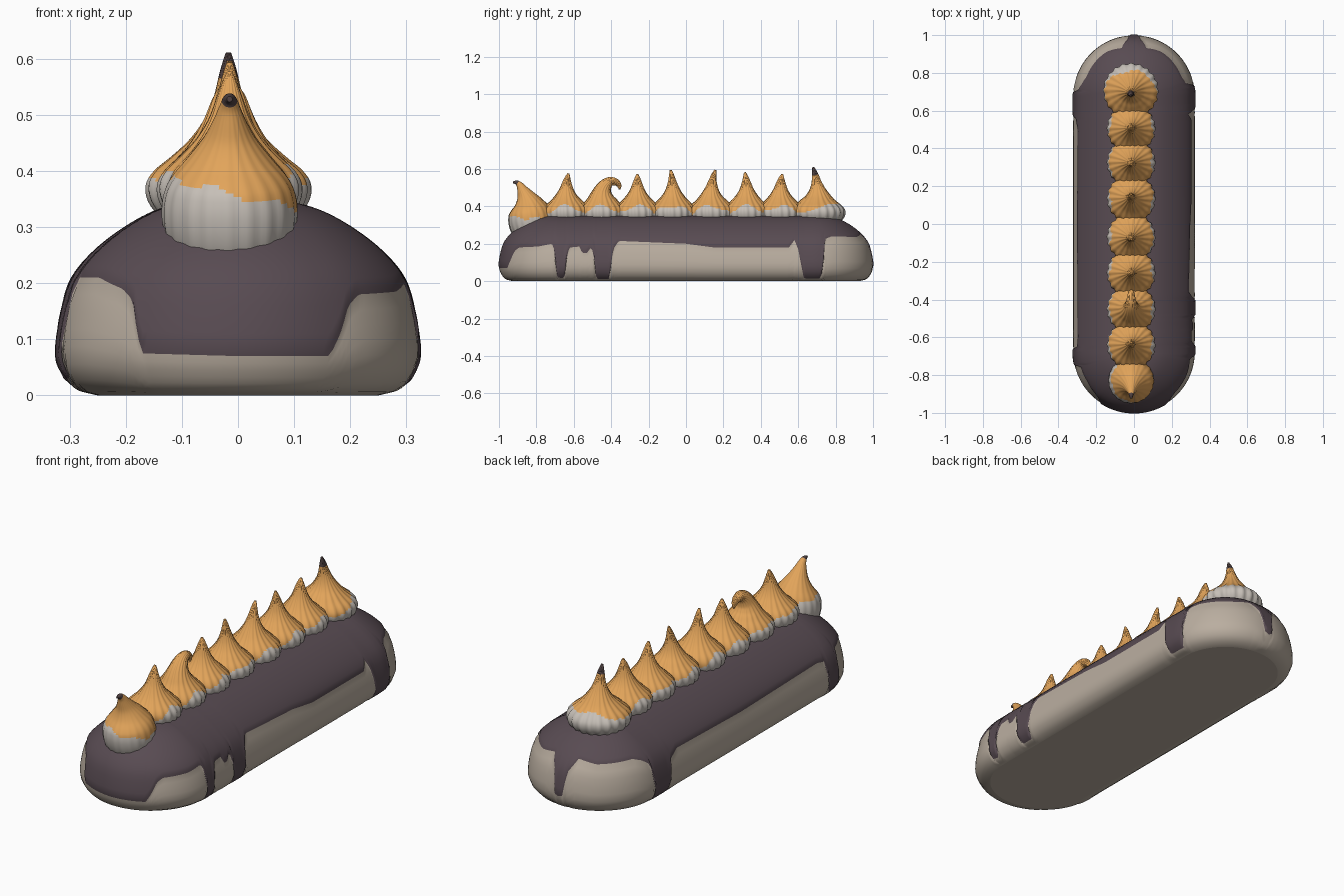
import bpy, bmesh, math
from mathutils import Vector

if "Cube" in bpy.data.objects:
    bpy.data.objects.remove(bpy.data.objects["Cube"])


def material(name, rgb):
    lin = [((c / 255 + 0.055) / 1.055) ** 2.4 for c in rgb]
    m = bpy.data.materials.new(name)
    m.diffuse_color = (*lin, 1)
    m.use_nodes = True
    m.node_tree.nodes["Principled BSDF"].inputs["Base Color"].default_value = m.diffuse_color
    return m


PASTRY = material("pastry", (186, 174, 160))
GLAZE = material("dark glaze", (88, 75, 82))
CREAM = material("meringue cream", (198, 191, 183))
TOAST = material("toasted meringue", (226, 164, 90))
CHAR = material("charred tip", (80, 66, 66))


def interp(pts, x):
    """Piecewise linear lookup in a list of (x, y)."""
    if x <= pts[0][0]:
        return pts[0][1]
    for (x0, y0), (x1, y1) in zip(pts, pts[1:]):
        if x <= x1:
            return y0 + (y1 - y0) * (x - x0) / (x1 - x0)
    return pts[-1][1]


def smooth_path(pts, n):
    """Catmull-Rom curve through the points, n samples per span."""
    p = [Vector(q) for q in pts]
    p = [2 * p[0] - p[1]] + p + [2 * p[-1] - p[-2]]
    out = []
    for i in range(1, len(p) - 2):
        a, b, c, d = p[i - 1:i + 3]
        for k in range(n):
            t = k / n
            out.append(0.5 * (2 * b + (c - a) * t + (2 * a - 5 * b + 4 * c - d) * t * t
                              + (3 * b - a - 3 * c + d) * t ** 3))
    return out + [p[-2]]


def finish(bm, name, mats):
    bmesh.ops.recalc_face_normals(bm, faces=bm.faces)
    me = bpy.data.meshes.new(name)
    bm.to_mesh(me)
    bm.free()
    for m in mats:
        me.materials.append(m)
    ob = bpy.data.objects.new(name, me)
    bpy.context.collection.objects.link(ob)
    return ob


# --- pastry body with glaze: stadium plan, domed cross-section ---
SPINE, R = 0.677, 0.32
profile = smooth_path([(0.25, 0, 0), (0.29, 0.012, 0), (0.314, 0.045, 0), (0.322, 0.08, 0),
                       (0.312, 0.15, 0), (0.293, 0.21, 0), (0.25, 0.262, 0), (0.19, 0.307, 0),
                       (0.13, 0.336, 0), (0.06, 0.35, 0), (0, 0.353, 0)], 6)
arc = [0.0]
for a, b in zip(profile, profile[1:]):
    arc.append(arc[-1] + (b - a).length)
r_at = [(s, p.x) for s, p in zip(arc, profile)]
z_at = [(s, p.y) for s, p in zip(arc, profile)]
arc_at_z = [(p.y, s) for s, p in zip(arc, profile)]

# lower edge of the glaze: (distance along the flank, height)
back = [(0.75, 0.225), (0.8, 0.24), (1.0, 0.235), (1.1, 0.25), (1.145, 0.19), (1.158, 0.08), (1.183, 0.07)]
right_edge = [(-1.183, 0.07), (-1.01, 0.07), (-0.985, 0.11), (-0.96, 0.16), (-0.93, 0.18),
              (-0.8, 0.185), (-0.72, 0.2), (-0.705, 0.17), (-0.69, 0.02), (-0.65, 0.015),
              (-0.635, 0.15), (-0.62, 0.18), (-0.57, 0.185), (-0.555, 0.15), (-0.525, 0.15),
              (-0.515, 0.18), (-0.495, 0.16), (-0.48, 0.012), (-0.41, 0.012), (-0.39, 0.17),
              (-0.36, 0.215), (0, 0.2), (0.15, 0.18), (0.55, 0.18), (0.58, 0.22), (0.6, 0.17),
              (0.63, 0.015), (0.725, 0.015)] + back
left_edge = [(-1.183, 0.07), (-1.0, 0.075), (-0.97, 0.17), (-0.94, 0.19), (-0.86, 0.21),
             (-0.76, 0.21), (-0.74, 0.03), (-0.67, 0.03), (-0.65, 0.19), (-0.6, 0.2), (0, 0.19),
             (0.5, 0.2), (0.56, 0.17), (0.59, 0.015), (0.69, 0.015), (0.71, 0.2)] + back

END = SPINE + R * math.pi / 2
N = 240
LOW, HIGH = 8, 16
columns = []
for side, edge in ((1, right_edge), (-1, left_edge)):
    keys = [-END + 2 * END * i / N for i in range(N)]
    for key in keys if side > 0 else [-k for k in keys]:
        ang = max(0, abs(key) - SPINE) / R
        sgn = 1 if key > 0 else -1
        nx, ny = side * math.cos(ang), sgn * math.sin(ang)
        cy = max(-SPINE, min(SPINE, key))
        s_edge = interp(arc_at_z, interp(edge, key))
        col = []
        for j in range(LOW + HIGH + 1):
            if j <= LOW:
                s, bulge = s_edge * j / LOW, 0
            else:
                f = (j - LOW) / HIGH
                s = s_edge + (arc[-1] - s_edge) * f ** 1.2
                bulge = 0.005 * (1 - f)
            r = interp(r_at, s) + bulge
            col.append((nx * r, cy + ny * r, interp(z_at, s)))
        columns.append(col)

bm = bmesh.new()
grid = [[bm.verts.new(p) for p in c] for c in columns]
for i, a in enumerate(grid):
    b = grid[(i + 1) % len(grid)]
    for j in range(LOW + HIGH):
        f = bm.faces.new((a[j], b[j], b[j + 1], a[j + 1]))
        f.smooth = True
        f.material_index = 1 if j >= LOW else 0
base = bm.faces.new([c[0] for c in grid])
for e in base.edges:
    e.smooth = False
bmesh.ops.remove_doubles(bm, verts=bm.verts, dist=0.0004)
finish(bm, "glazed_pastry_body", [PASTRY, GLAZE])


# --- piped meringue kisses: ridged rings swept along a leaning path ---
def kiss(name, cx, path, ridge, toast_height, charred=False):
    pts = smooth_path(path, 4)
    segs, ridges = 100, 20
    bm = bmesh.new()
    rings = []
    for i, p in enumerate(pts):
        t = (pts[min(i + 1, len(pts) - 1)] - pts[max(i - 1, 0)])
        l = math.hypot(t.x, t.y)
        ty, tz = t.x / l, t.y / l
        ring = []
        for k in range(segs):
            a = 2 * math.pi * k / segs
            r = max(p.z, 0.003) * (1 + ridge * math.cos(ridges * a + i * 0.06))
            ring.append(bm.verts.new((cx + r * math.cos(a), p.x + r * math.sin(a) * tz,
                                      p.y - r * math.sin(a) * ty)))
        rings.append(ring)
    for i, (lo, hi) in enumerate(zip(rings, rings[1:])):
        for k in range(segs):
            n = (k + 1) % segs
            f = bm.faces.new((lo[k], lo[n], hi[n], hi[k]))
            f.smooth = True
            a = 2 * math.pi * (k + 0.5) / segs
            f.material_index = int(f.calc_center_median().z > toast_height(a))
            if charred and i >= len(pts) - 6:
                f.material_index = 2
    bm.faces.new(rings[0])
    top = bm.faces.new(rings[-1])
    top.material_index = 2 if charred else 1
    finish(bm, name, [CREAM, TOAST, CHAR])


def upright(y, lean, h, s=1.0):
    return [(y, 0.31, 0.10 * s), (y, 0.345, 0.122 * s), (y, 0.375, 0.126 * s), (y, 0.4, 0.114 * s),
            (y, 0.425, 0.088 * s), (y, 0.455, 0.06 * s), (y + 0.1 * lean, 0.49, 0.038 * s),
            (y + 0.3 * lean, 0.53, 0.023 * s), (y + 0.65 * lean, 0.56 + (h - 0.58) * 0.6, 0.013 * s),
            (y + lean, h, 0.005)]


def middle_toast(i):
    return lambda a: 0.402 - 0.06 * math.sin(a) ** 2 + 0.01 * math.sin(5 * a + i * 1.7)


for i, (y, lean, h) in enumerate([(0.505, 0.01, 0.572), (0.325, -0.01, 0.582), (0.135, 0.022, 0.595),
                                  (-0.07, -0.012, 0.594), (-0.26, 0.0, 0.572), (-0.64, 0.012, 0.576)]):
    kiss(f"meringue_kiss_{i + 1}", -0.015, upright(y, lean, h), 0.03, middle_toast(i))

# large kiss at the back
kiss("meringue_kiss_back", -0.017, upright(0.705, -0.025, 0.61, 1.14), 0.03,
     lambda a: 0.39 + 0.03 * math.sin(a) + 0.006 * math.sin(4 * a), True)

# kiss with a curled-over peak
kiss("meringue_kiss_curled", -0.015,
     [(-0.45, 0.31, 0.10), (-0.45, 0.345, 0.122), (-0.45, 0.375, 0.126), (-0.45, 0.4, 0.113),
      (-0.45, 0.43, 0.085), (-0.449, 0.46, 0.062), (-0.442, 0.49, 0.045), (-0.425, 0.518, 0.033),
      (-0.4, 0.533, 0.024), (-0.372, 0.528, 0.018), (-0.357, 0.51, 0.012), (-0.355, 0.49, 0.004)],
     0.03, middle_toast(5))

# front kiss, sagging over the end
kiss("meringue_kiss_front", -0.015,
     [(-0.8, 0.255, 0.10), (-0.825, 0.305, 0.118), (-0.832, 0.35, 0.118), (-0.837, 0.385, 0.105),
      (-0.845, 0.42, 0.076), (-0.858, 0.455, 0.048), (-0.873, 0.485, 0.031), (-0.888, 0.512, 0.019),
      (-0.905, 0.527, 0.012), (-0.925, 0.528, 0.005)],
     0.012, lambda a: 0.36 - 0.025 * math.cos(a) + 0.006 * math.sin(6 * a), True)
